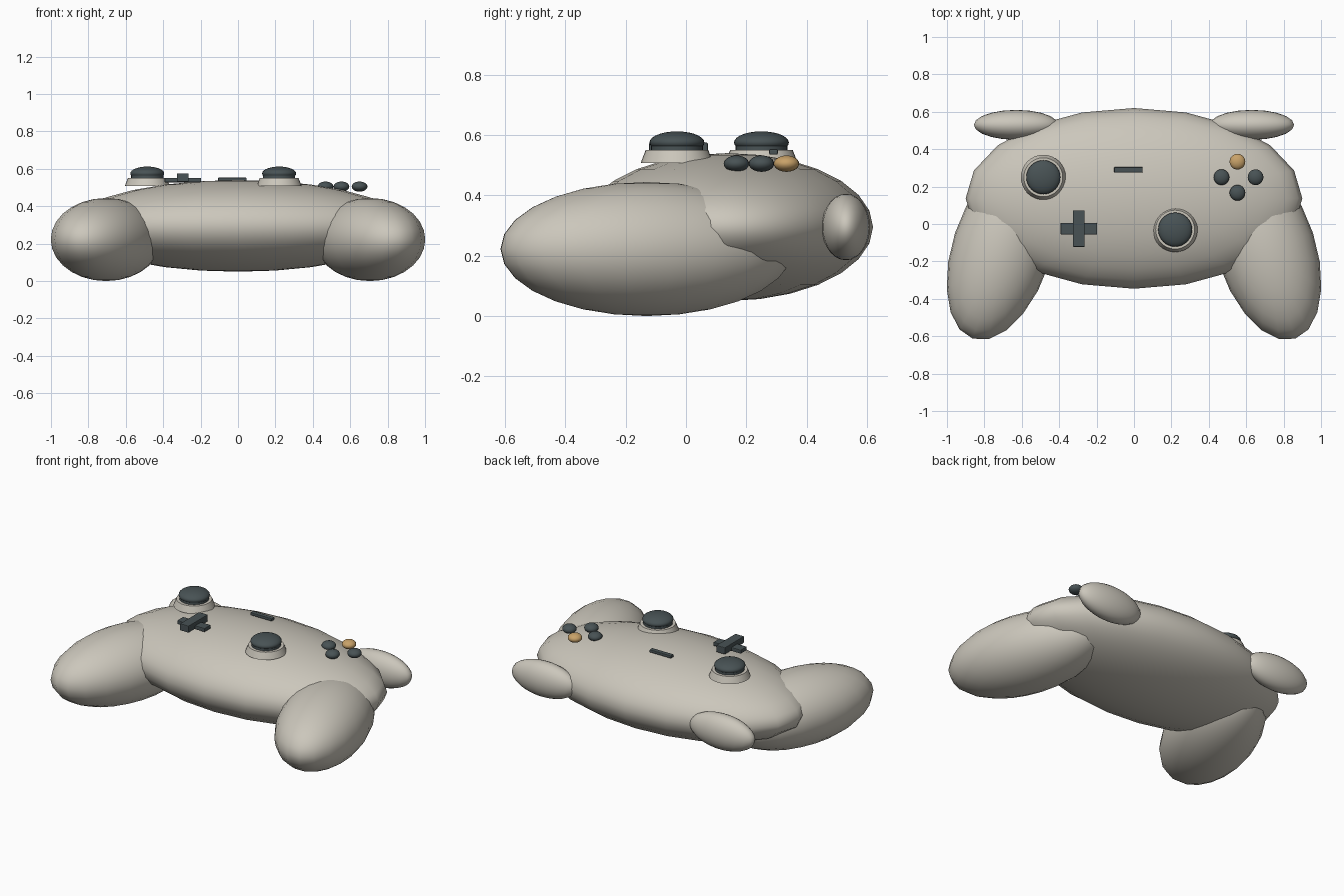
import bpy
from math import radians

old = bpy.data.objects.get("Cube")
if old:
    bpy.data.objects.remove(old, do_unlink=True)


def material(name, rgb):
    m = bpy.data.materials.new(name)
    m.use_nodes = True
    color = (*rgb, 1)
    m.diffuse_color = color
    bsdf = m.node_tree.nodes["Principled BSDF"]
    bsdf.inputs["Base Color"].default_value = color
    bsdf.inputs["Roughness"].default_value = 0.6
    return m


shell = material("warm_grey", (0.60, 0.57, 0.50))
dark = material("dark_slate", (0.065, 0.085, 0.09))
tan = material("tan", (0.58, 0.36, 0.14))


def finish(name, mat):
    ob = bpy.context.object
    ob.name = name
    ob.data.materials.append(mat)
    return ob


def ellipsoid(name, loc, radii, mat, turn=0, segments=20, rings=14):
    bpy.ops.mesh.primitive_uv_sphere_add(segments=segments, ring_count=rings, location=loc,
                                         rotation=(0, 0, radians(turn)))
    ob = finish(name, mat)
    ob.scale = radii
    bpy.ops.object.shade_smooth()
    return ob


def box(name, loc, size, mat):
    bpy.ops.mesh.primitive_cube_add(size=1, location=loc)
    ob = finish(name, mat)
    ob.scale = size
    bpy.ops.object.transform_apply(location=False, rotation=False, scale=True)
    bevel = ob.modifiers.new("soft_edges", "BEVEL")
    bevel.width = 0.004
    bevel.segments = 2
    return ob


# Main shell
ellipsoid("body", (0, 0.137, 0.295), (0.9, 0.483, 0.245), shell)

# Mirrored grips and shoulder buttons
for side, s in (("left", 1), ("right", -1)):
    ellipsoid(side + "_grip", (s * 0.705, -0.13, 0.222), (0.265, 0.508, 0.222), shell, s * 18)
    ellipsoid(side + "_shoulder_button", (s * 0.63, 0.53, 0.295), (0.226, 0.08, 0.11), shell)

# Thumbsticks: flared collar, stem and domed cap
for side, x, y in (("right", -0.485, 0.25), ("left", 0.22, -0.03)):
    bpy.ops.mesh.primitive_cone_add(vertices=32, radius1=0.12, radius2=0.104, depth=0.042,
                                    location=(x, y, 0.529))
    finish(side + "_stick_collar", shell)
    bpy.ops.object.shade_smooth_by_angle(angle=radians(30))
    bpy.ops.mesh.primitive_cylinder_add(vertices=32, radius=0.086, depth=0.03,
                                        location=(x, y, 0.56))
    finish(side + "_stick_stem", dark)
    bpy.ops.object.shade_smooth_by_angle(angle=radians(30))
    ellipsoid(side + "_stick_cap", (x, y, 0.575), (0.091, 0.091, 0.037), dark, segments=32)

# Direction pad and menu bar
box("pad_crossbar", (-0.295, -0.025, 0.54), (0.195, 0.062, 0.024), dark)
box("pad_upright", (-0.295, -0.025, 0.553), (0.062, 0.195, 0.044), dark)
box("menu_bar", (-0.03, 0.29, 0.544), (0.152, 0.029, 0.018), dark)

# Face buttons in a diamond
for name, x, y, mat in (("inner", 0.468, 0.25, dark), ("outer", 0.65, 0.25, dark),
                        ("front", 0.553, 0.167, dark), ("rear", 0.553, 0.333, tan)):
    ellipsoid(name + "_face_button", (x, y, 0.505), (0.042, 0.042, 0.027), mat)
